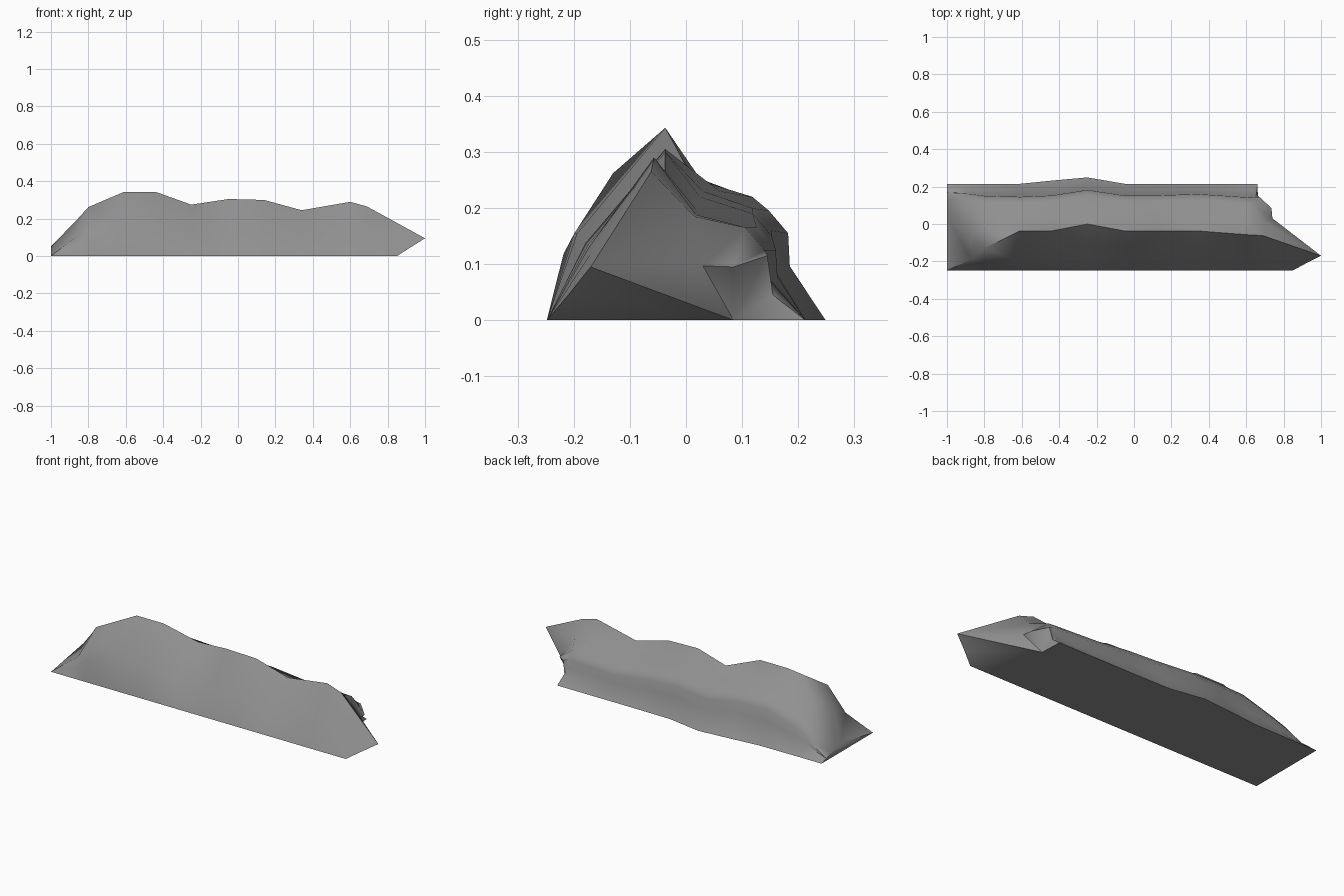
import bpy, bmesh, math

cube = bpy.data.objects.get("Cube")
if cube:
    bpy.data.objects.remove(cube)

stone = bpy.data.materials.new("grey stone")
stone.use_nodes = True
colour = (0.28, 0.28, 0.285, 1)
stone.diffuse_color = colour
stone.node_tree.nodes["Principled BSDF"].inputs["Base Color"].default_value = colour

FRONT = -0.248


def section(x, crest, dip, shoulder, back, bulge):
    """Ridge outline at x, from the front foot over the crest to the back foot."""
    (cy, cz), (dy, dz), (sy, sz) = crest, dip, shoulder
    xb = min(x, 0.64)
    return [(x, FRONT, 0),
            (x, FRONT + (cy - FRONT) * 0.42 - bulge, cz * 0.45),
            (x, cy, cz),
            (x, dy, dz),
            (xb, sy - 0.034, sz + 0.04),
            (xb, sy, sz),
            (xb, sy + 0.003, sz * 0.62),
            (xb, back, 0)]


# Left end: a low wall behind the front corner
rings = [[(-1, FRONT, 0)] * 3 + [(-1, 0.045, 0.052), (-1, 0.09, 0.038),
         (-1, 0.13, 0.026), (-1, 0.17, 0.013), (-1, 0.213, 0)]]

# Ridge: x, crest, dip behind it, back shoulder, back foot, front bulge
for s in [(-0.87, (-0.19, 0.1), (-0.065, 0.185), (0.16, 0.085), 0.213, 0.0),
          (-0.8, (-0.13, 0.262), (0, 0.225), (0.15, 0.12), 0.213, 0.02),
          (-0.61, (-0.037, 0.343), (0.025, 0.252), (0.145, 0.18), 0.215, 0.04),
          (-0.44, (-0.037, 0.343), (0.028, 0.248), (0.152, 0.18), 0.232, 0.035),
          (-0.25, (0, 0.275), (0.06, 0.23), (0.182, 0.155), 0.249, 0.03),
          (-0.05, (-0.037, 0.305), (0.03, 0.23), (0.152, 0.16), 0.215, 0.02),
          (0.14, (-0.037, 0.3), (0.025, 0.22), (0.153, 0.15), 0.213, 0.015),
          (0.34, (-0.037, 0.245), (0.02, 0.195), (0.16, 0.125), 0.213, 0.01),
          (0.6, (-0.057, 0.29), (0.018, 0.188), (0.143, 0.125), 0.213, 0.005),
          (0.69, (-0.062, 0.265), (0.015, 0.185), (0.14, 0.125), 0.213, 0)]:
    rings.append(section(*s))

# Right end: an overhang swept from the tip to the rear corner
rings.append([(0.85, FRONT, 0), (0.92, -0.21, 0.045), (1, -0.17, 0.095),
              (0.74, 0.03, 0.097), (0.735, 0.085, 0.095), (0.67, 0.145, 0.115),
              (0.655, 0.155, 0.045), (0.66, 0.213, 0)])

bm = bmesh.new()
loops = [[bm.verts.new(p) for p in ring] for ring in rings]
for a, b in zip(loops, loops[1:]):
    for i in range(len(a) - 1):
        bm.faces.new((a[i], b[i], a[i + 1]))
        bm.faces.new((b[i], b[i + 1], a[i + 1]))

# End caps
bm.faces.new(loops[0])
notch = bm.verts.new((0.665, 0.085, 0))
for p, q in zip(loops[-1], loops[-1][1:]):
    bm.faces.new((p, q, notch))

# Flat underside, notched at the right end
bm.faces.new([r[0] for r in loops] + [notch] + [r[-1] for r in reversed(loops)])

bmesh.ops.remove_doubles(bm, verts=bm.verts, dist=0.0005)
bmesh.ops.dissolve_degenerate(bm, edges=bm.edges, dist=0.0005)
bmesh.ops.recalc_face_normals(bm, faces=bm.faces)

mesh = bpy.data.meshes.new("rock_ridge")
bm.to_mesh(mesh)
bm.free()
mesh.materials.append(stone)
rock = bpy.data.objects.new("rock_ridge", mesh)
bpy.context.collection.objects.link(rock)
bpy.ops.object.select_all(action='DESELECT')
rock.select_set(True)
bpy.context.view_layer.objects.active = rock
bpy.ops.object.shade_smooth_by_angle(angle=math.radians(55))
